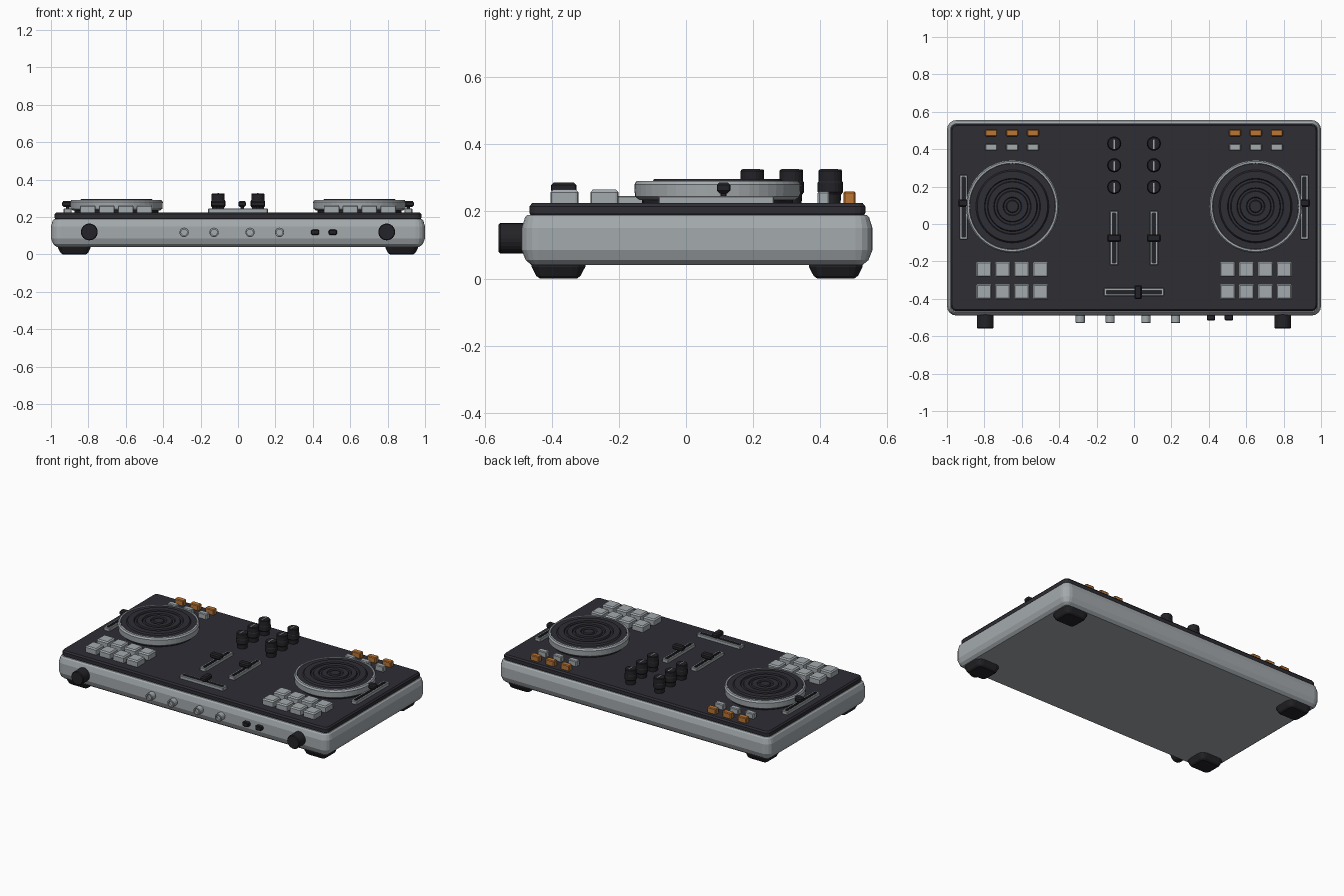
import bpy, bmesh, math
from mathutils import Matrix

cube = bpy.data.objects.get("Cube")
if cube:
    bpy.data.objects.remove(cube, do_unlink=True)


def material(name, r, g, b):
    m = bpy.data.materials.new(name)
    m.use_nodes = True
    m.diffuse_color = (r, g, b, 1)
    node = next(n for n in m.node_tree.nodes if n.type == 'BSDF_PRINCIPLED')
    node.inputs["Base Color"].default_value = (r, g, b, 1)
    return m


silver = material("silver_grey", 0.37, 0.40, 0.42)
charcoal = material("charcoal", 0.026, 0.026, 0.034)
black = material("soft_black", 0.017, 0.017, 0.021)
orange = material("orange", 0.50, 0.18, 0.035)


def skin(name, rings, mats, dark_from=None):
    """Join equal rings of points; rings from dark_from on take the second material."""
    bm = bmesh.new()
    loops = [[bm.verts.new(p) for p in ring] for ring in rings]
    n = len(loops[0])
    for k in range(len(loops) - 1):
        a, b = loops[k], loops[k + 1]
        for i in range(n):
            j = (i + 1) % n
            f = bm.faces.new((a[i], a[j], b[j], b[i]))
            f.material_index = int(dark_from is not None and k >= dark_from)
    bm.faces.new(loops[0][::-1])
    bm.faces.new(loops[-1]).material_index = int(dark_from is not None)
    bmesh.ops.recalc_face_normals(bm, faces=bm.faces)
    mesh = bpy.data.meshes.new(name)
    bm.to_mesh(mesh)
    bm.free()
    for m in mats:
        mesh.materials.append(m)
    ob = bpy.data.objects.new(name, mesh)
    bpy.context.collection.objects.link(ob)
    return ob


def slab(name, x, y, w, d, r, levels, mats, steps=3, dark_from=None):
    """Rounded rectangle lofted through (height, inset) levels."""
    rings = []
    for z, inset in levels:
        rad = max(r - inset, 0.002)
        hx, hy = w / 2 - inset - rad, d / 2 - inset - rad
        ring = []
        for q, (sx, sy) in enumerate(((1, 1), (-1, 1), (-1, -1), (1, -1))):
            for s in range(steps + 1):
                a = (q + s / steps) * math.pi / 2
                ring.append((x + sx * hx + rad * math.cos(a),
                             y + sy * hy + rad * math.sin(a), z))
        rings.append(ring)
    return skin(name, rings, mats, dark_from)


def lathe(name, x, y, z, profile, mats, sides=24, forward=False, dark_from=None):
    """Turned part from (radius, height) points, upright or facing the front."""
    rings = [[(r * math.cos(math.tau * i / sides), r * math.sin(math.tau * i / sides), h)
              for i in range(sides)] for r, h in profile]
    ob = skin(name, rings, mats, dark_from)
    turn = Matrix.Rotation(math.pi / 2, 4, 'X') if forward else Matrix()
    ob.data.transform(Matrix.Translation((x, y, z)) @ turn)
    return ob


DECK = 0.225

# Case and top panel
slab("case", 0, 0.033, 2.0, 1.045, 0.05,
     [(0.04, 0.03), (0.055, 0.012), (0.085, 0), (0.15, 0), (0.182, 0.01), (0.19, 0.018)],
     [silver], 4)
slab("top_panel", 0, 0.034, 1.96, 1.0, 0.03,
     [(0.185, 0.006), (0.195, 0), (0.215, 0), (DECK, 0.008)], [charcoal])

# Feet
for sx, side in ((-1, "right"), (1, "left")):
    for y, end in ((-0.38, "front"), (0.446, "back")):
        slab(f"{end}_{side}_foot", sx * 0.875, y, 0.175, 0.16, 0.04,
             [(0, 0.025), (0.008, 0.014), (0.035, 0), (0.06, 0)], [black])


def fader(name, x, y, length, along_x, knob):
    """Slotted frame with a sliding cap."""
    w, d = (length, 0.043) if along_x else (0.043, length)
    slab(name + "_frame", x, y, w, d, 0.004,
         [(DECK - 0.005, 0), (0.243, 0), (0.246, 0.003), (0.246, 0.012), (0.229, 0.012)],
         [silver, black], 1, dark_from=3)
    kx, ky = (x + knob, y) if along_x else (x, y + knob)
    kw, kd = (0.04, 0.075) if along_x else (0.075, 0.04)
    if abs(x) > 0.5:
        kw = 0.058
    slab(name + "_stem", kx, ky, 0.018, 0.018, 0.003, [(0.228, 0), (0.262, 0)], [black], 1)
    slab(name + "_cap", kx, ky, kw, kd, 0.008,
         [(0.254, 0.008), (0.262, 0), (0.278, 0), (0.286, 0.007)], [black], 2)


for sx, side in ((-1, "right"), (1, "left")):
    # Jog wheel: silver rim around a grooved platter
    cx, cy = sx * 0.65, 0.094
    lathe(f"{side}_jog_base", cx, cy, 0, [(0.225, 0.22), (0.225, 0.24)], [black], 40)
    lathe(f"{side}_jog_rim", cx, cy, 0,
          [(0.232, 0.234), (0.246, 0.244), (0.248, 0.28), (0.241, 0.291),
           (0.231, 0.291), (0.229, 0.28)], [silver], 48)
    platter = [(0.229, 0.275), (0.229, 0.288), (0.195, 0.288), (0.188, 0.297)]
    for r in (0.15, 0.1, 0.05):
        platter += [(r, 0.297), (r - 0.004, 0.289), (r - 0.016, 0.289), (r - 0.02, 0.297)]
    lathe(f"{side}_jog_platter", cx, cy, 0, platter, [charcoal], 48)

    # Performance pads
    for row, y in enumerate((-0.243, -0.362)):
        for col in range(4):
            slab(f"{side}_pad_{row + 1}_{col + 1}", sx * (0.5 + 0.101 * col), y,
                 0.083, 0.083, 0.008,
                 [(DECK - 0.005, 0), (0.257, 0), (0.265, 0.007)], [silver], 2)

    # Two rows of small buttons behind the wheel
    for col in range(3):
        x = sx * (0.54 + 0.112 * col)
        for label, y, mat in (("cue", 0.487, orange), ("mode", 0.41, silver)):
            slab(f"{side}_{label}_button_{col + 1}", x, y, 0.064, 0.036, 0.005,
                 [(DECK - 0.005, 0), (0.255, 0), (0.26, 0.004)], [mat], 1)

    # Mixer knobs with pointer marks
    for row, y in enumerate((0.43, 0.314, 0.198)):
        x = sx * 0.106
        lathe(f"{side}_mixer_knob_{row + 1}", x, y, 0,
              [(0.03, 0.22), (0.032, 0.25), (0.038, 0.258), (0.038, 0.285),
               (0.035, 0.29), (0.035, 0.321), (0.032, 0.325)], [black], 20)
        slab(f"{side}_knob_pointer_{row + 1}", x, y - 0.004, 0.007, 0.052, 0.002,
             [(0.322, 0), (0.327, 0)], [silver], 1)

    fader(f"{side}_channel_fader", sx * 0.106, -0.075, 0.29, False, 0)
    fader(f"{side}_pitch_fader", sx * 0.911, 0.09, 0.345, False, 0.022)

    # Large control on the front face
    lathe(f"{side}_front_knob", sx * 0.795, -0.47, 0.12,
          [(0.045, 0), (0.045, 0.083), (0.041, 0.088)], [black], 24, True)

fader("crossfader", 0, -0.364, 0.32, True, 0.022)

# Front sockets and switches
for i, x in enumerate((-0.288, -0.128, 0.064, 0.222)):
    lathe(f"front_socket_{i + 1}", x, -0.47, 0.118,
          [(0.025, 0), (0.025, 0.056), (0.023, 0.058), (0.016, 0.058), (0.016, 0.045)],
          [silver], 20, True)
for i, x in enumerate((0.412, 0.507)):
    ob = slab(f"front_switch_{i + 1}", 0, 0, 0.044, 0.028, 0.008,
              [(0, 0), (0.041, 0), (0.045, 0.004)], [black], 2)
    ob.data.transform(Matrix.Translation((x, -0.47, 0.118)) @ Matrix.Rotation(math.pi / 2, 4, 'X'))
